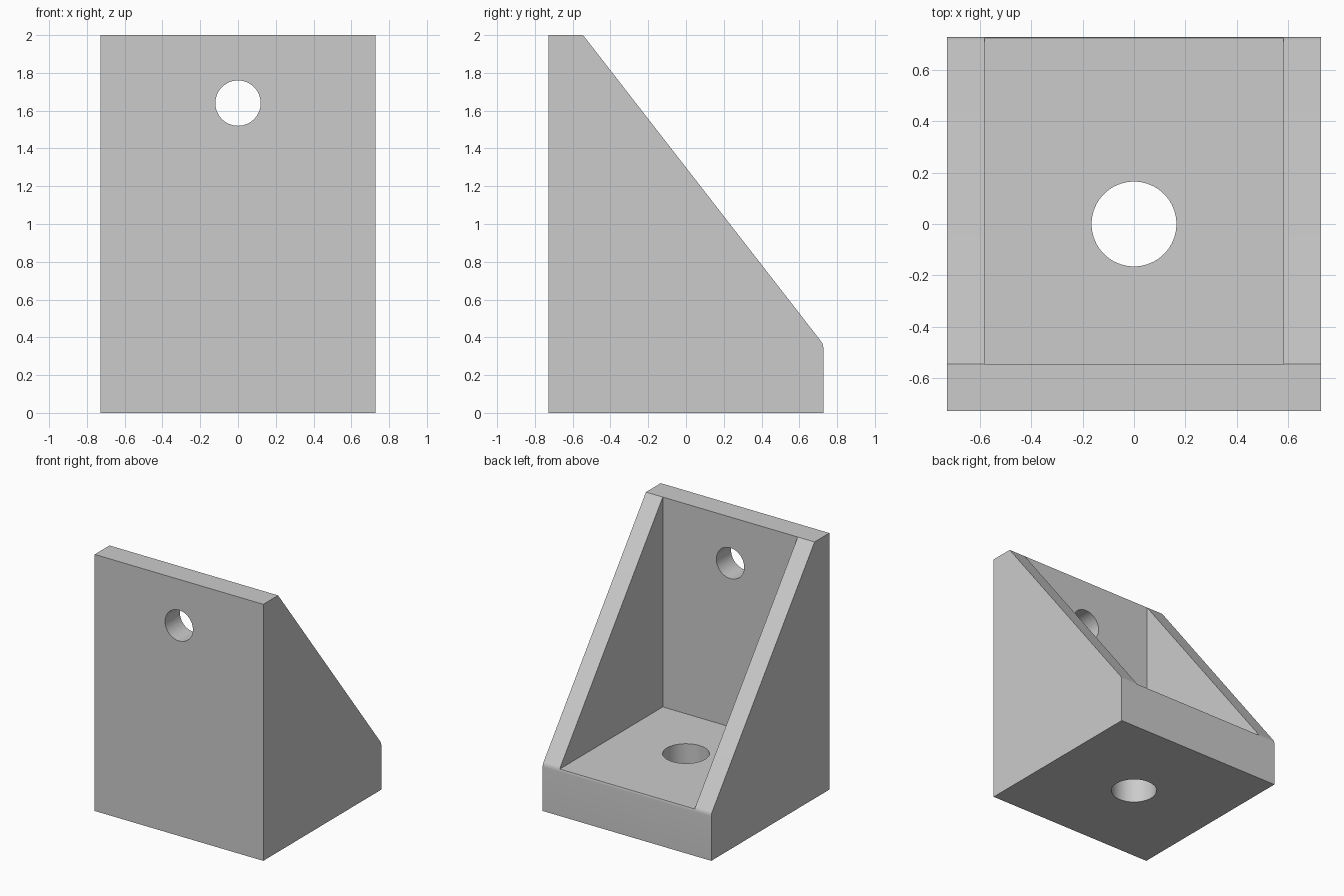
import bpy
import bmesh
import math

cube = bpy.data.objects.get("Cube")
if cube:
    bpy.data.objects.remove(cube, do_unlink=True)

HALF = 0.727        # half width and half depth
INNER = 0.582       # half width between the side walls
PLATE_Y = -0.545    # inner face of the upright plate
FLOOR_Z = 0.364     # top of the base plate

grey = bpy.data.materials.new("plain grey")
grey.use_nodes = True
color = (0.6, 0.6, 0.6, 1)
grey.diffuse_color = color
grey.node_tree.nodes["Principled BSDF"].inputs["Base Color"].default_value = color


def add_object(name, bm):
    bmesh.ops.recalc_face_normals(bm, faces=bm.faces[:])
    mesh = bpy.data.meshes.new(name)
    bm.to_mesh(mesh)
    bm.free()
    mesh.materials.append(grey)
    obj = bpy.data.objects.new(name, mesh)
    bpy.context.collection.objects.link(obj)
    return obj


def side_prism(name, profile, half_width):
    """Extrude a (y, z) outline across x."""
    bm = bmesh.new()
    face = bm.faces.new([bm.verts.new((-half_width, y, z)) for y, z in profile])
    side = bmesh.ops.extrude_face_region(bm, geom=[face])["geom"]
    verts = [v for v in side if isinstance(v, bmesh.types.BMVert)]
    bmesh.ops.translate(bm, verts=verts, vec=(2 * half_width, 0, 0))
    return add_object(name, bm)


def drill(name, radius, location, tilt):
    bm = bmesh.new()
    bmesh.ops.create_cone(bm, cap_ends=True, segments=64, radius1=radius,
                          radius2=radius, depth=1)
    obj = add_object(name, bm)
    obj.location = location
    obj.rotation_euler.x = tilt
    return obj


# Body outline with a small rounded corner where the slope meets the back
bracket = side_prism("corner_bracket", [
    (-HALF, 0), (HALF, 0), (HALF, 0.345), (0.726, 0.356),
    (0.722, 0.368), (0.715, 0.379), (PLATE_Y, 2), (-HALF, 2)], HALF)

# Open pocket between the walls, and the two bolt holes
cutters = [
    side_prism("pocket_cutter", [(PLATE_Y, FLOOR_Z), (1, FLOOR_Z),
                                 (1, 2.2), (PLATE_Y, 2.2)], INNER),
    drill("plate_hole_cutter", 0.12, (0, -0.7, 1.64), math.pi / 2),
    drill("base_hole_cutter", 0.165, (0, 0, 0.2), 0),
]
bpy.context.view_layer.update()

bpy.ops.object.select_all(action="DESELECT")
bracket.select_set(True)
bpy.context.view_layer.objects.active = bracket
for cutter in cutters:
    cutter.hide_render = True
    cut = bracket.modifiers.new(cutter.name, "BOOLEAN")
    cut.operation = "DIFFERENCE"
    cut.solver = "EXACT"
    cut.object = cutter
    bpy.ops.object.modifier_apply(modifier=cut.name)
for cutter in cutters:
    bpy.data.objects.remove(cutter, do_unlink=True)

# Smooth the hole walls and rounded corner, keep the edges sharp
bpy.ops.object.shade_smooth_by_angle(angle=math.radians(30))
